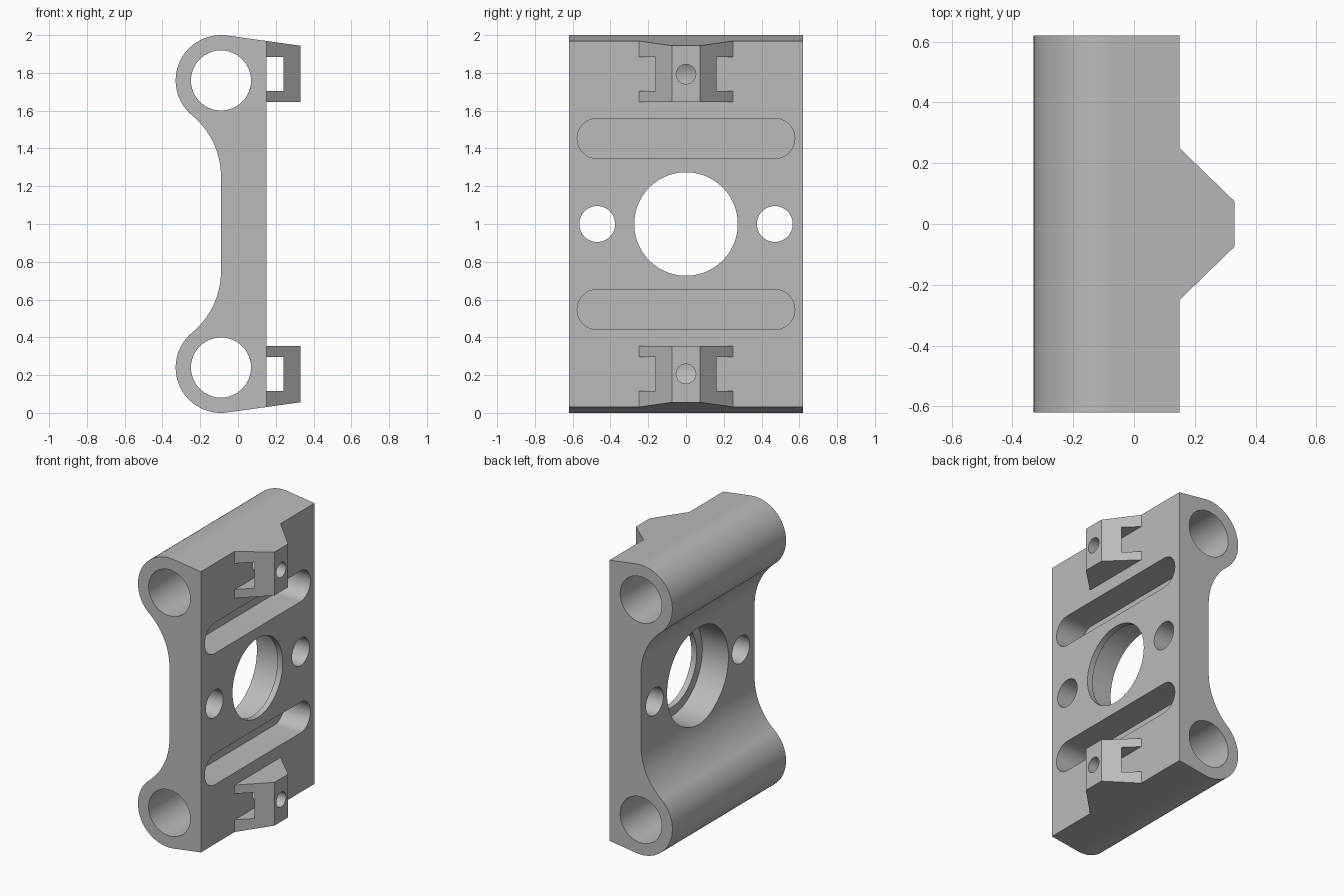
import bpy, bmesh
from math import sin, cos, atan2, pi, radians, hypot
from mathutils import Matrix, Vector

cube = bpy.data.objects.get("Cube")
if cube:
    bpy.data.objects.remove(cube, do_unlink=True)

grey = bpy.data.materials.new("plain grey")
grey.use_nodes = True
COLOUR = (0.5, 0.5, 0.5, 1)
grey.diffuse_color = COLOUR
grey.node_tree.nodes["Principled BSDF"].inputs["Base Color"].default_value = COLOUR

# Main dimensions
FACE = 0.15               # flat mounting face
HALF = 0.62               # half length along the rods
ROD_X, ROD_Z, BOSS_R, ROD_R = -0.09, 0.76, 0.24, 0.159
WAIST_Z = 0.25            # half height of the flat back
TAPER = radians(7.9)      # slope of the top and bottom


def make_prism(name, points, axis, low, high):
    """Extrude a closed outline along an axis; points give the other two coordinates."""
    place = {"x": lambda p, t: (t, p[0], p[1]),
             "y": lambda p, t: (p[0], t, p[1]),
             "z": lambda p, t: (p[0], p[1], t)}[axis]
    bm = bmesh.new()
    face = bm.faces.new([bm.verts.new(place(p, low)) for p in points])
    ext = bmesh.ops.extrude_face_region(bm, geom=[face])
    move = Vector(place((0, 0), high - low))
    bmesh.ops.translate(bm, vec=move, verts=[v for v in ext["geom"] if isinstance(v, bmesh.types.BMVert)])
    bmesh.ops.recalc_face_normals(bm, faces=bm.faces)
    mesh = bpy.data.meshes.new(name)
    bm.to_mesh(mesh)
    bm.free()
    mesh.materials.append(grey)
    obj = bpy.data.objects.new(name, mesh)
    bpy.context.collection.objects.link(obj)
    return obj


def arc(cx, cz, r, start, end, n=24):
    return [(cx + r * cos(start + (end - start) * i / n),
             cz + r * sin(start + (end - start) * i / n)) for i in range(n + 1)]


def circle(cx, cz, r, n=64):
    return arc(cx, cz, r, 0, 2 * pi, n)[:-1]


def combine(obj, other, operation):
    """Apply a boolean and discard the helper solid."""
    other.hide_render = True
    mod = obj.modifiers.new("combine", "BOOLEAN")
    mod.operation, mod.solver, mod.object = operation, "EXACT", other
    bpy.context.view_layer.objects.active = obj
    bpy.ops.object.modifier_apply(modifier=mod.name)
    bpy.data.objects.remove(other, do_unlink=True)


def cut(obj, points, axis, low, high):
    combine(obj, make_prism("cutter", points, axis, low, high), "DIFFERENCE")


def edge_height(x):
    """Height of the sloping top above mid height."""
    tx, tz = ROD_X + BOSS_R * sin(TAPER), ROD_Z + BOSS_R * cos(TAPER)
    return tz - (x - tx) * (sin(TAPER) / cos(TAPER))


# Body outline: tapered edge, round boss, then a tangent fillet into the waist
rise = ROD_Z - WAIST_Z
fillet = (rise ** 2 - BOSS_R ** 2) / (2 * BOSS_R)
fillet_x = ROD_X - fillet
# nearly tangent radius that reaches the boss along the line of centres
for _ in range(20):
    fillet = hypot(fillet, rise) - BOSS_R
    fillet_x = ROD_X - fillet
lean = atan2(rise, fillet)
upper = [(FACE, edge_height(FACE))]
upper += arc(ROD_X, ROD_Z, BOSS_R, pi / 2 - TAPER, pi + lean, 48)
upper += arc(fillet_x, WAIST_Z, fillet, lean, 0)[1:]
outline = [(x, 1 + z) for x, z in upper] + [(x, 1 - z) for x, z in reversed(upper)]
body = make_prism("rod_carriage_body", outline, "y", -HALF, HALF)

# Tapered lugs, each with a window, joined to the mounting face
for side in (1, -1):
    plan = [(0.08, -0.25), (FACE, -0.25), (0.33, -0.075),
            (0.33, 0.075), (FACE, 0.25), (0.08, 0.25)]
    lug = make_prism("lug", plan, "z", 0.645, 1.0)
    for v in lug.data.vertices:
        if v.co.z > 0.9:
            v.co.z = edge_height(v.co.x)
    window = [(0.115, 0.705), (0.24, 0.705), (0.24, 0.885), (0.115, 0.885)]
    cut(lug, window, "y", -0.5, 0.5)
    if side < 0:
        lug.data.transform(Matrix.Scale(-1, 4, (0, 0, 1)))
        lug.data.flip_normals()
    lug.data.transform(Matrix.Translation((0, 0, 1)))
    combine(body, lug, "UNION")

# Rod bores, clamp screw holes and blind slots, above and below
for side in (1, -1):
    cut(body, circle(ROD_X, 1 + side * ROD_Z, ROD_R), "y", -1, 1)
    cut(body, circle(0, 1 + side * 0.793, 0.052, 32), "x", ROD_X, 0.5)
    slot = arc(0.47, 1 + side * 0.453, 0.106, -pi / 2, pi / 2)
    slot += arc(-0.47, 1 + side * 0.453, 0.106, pi / 2, 3 * pi / 2)
    cut(body, slot, "x", FACE - 0.2, 0.5)

# Central seat with a thin retaining lip, and the two side holes
cut(body, circle(0, 1, 0.335, 96), "x", -0.6, FACE - 0.04)
cut(body, circle(0, 1, 0.274, 96), "x", -0.6, 0.6)
for y in (-0.47, 0.47):
    cut(body, circle(y, 1, 0.095, 48), "x", -0.6, 0.6)

bpy.ops.object.select_all(action="DESELECT")
body.select_set(True)
bpy.context.view_layer.objects.active = body
bpy.ops.object.shade_smooth_by_angle(angle=radians(30))
